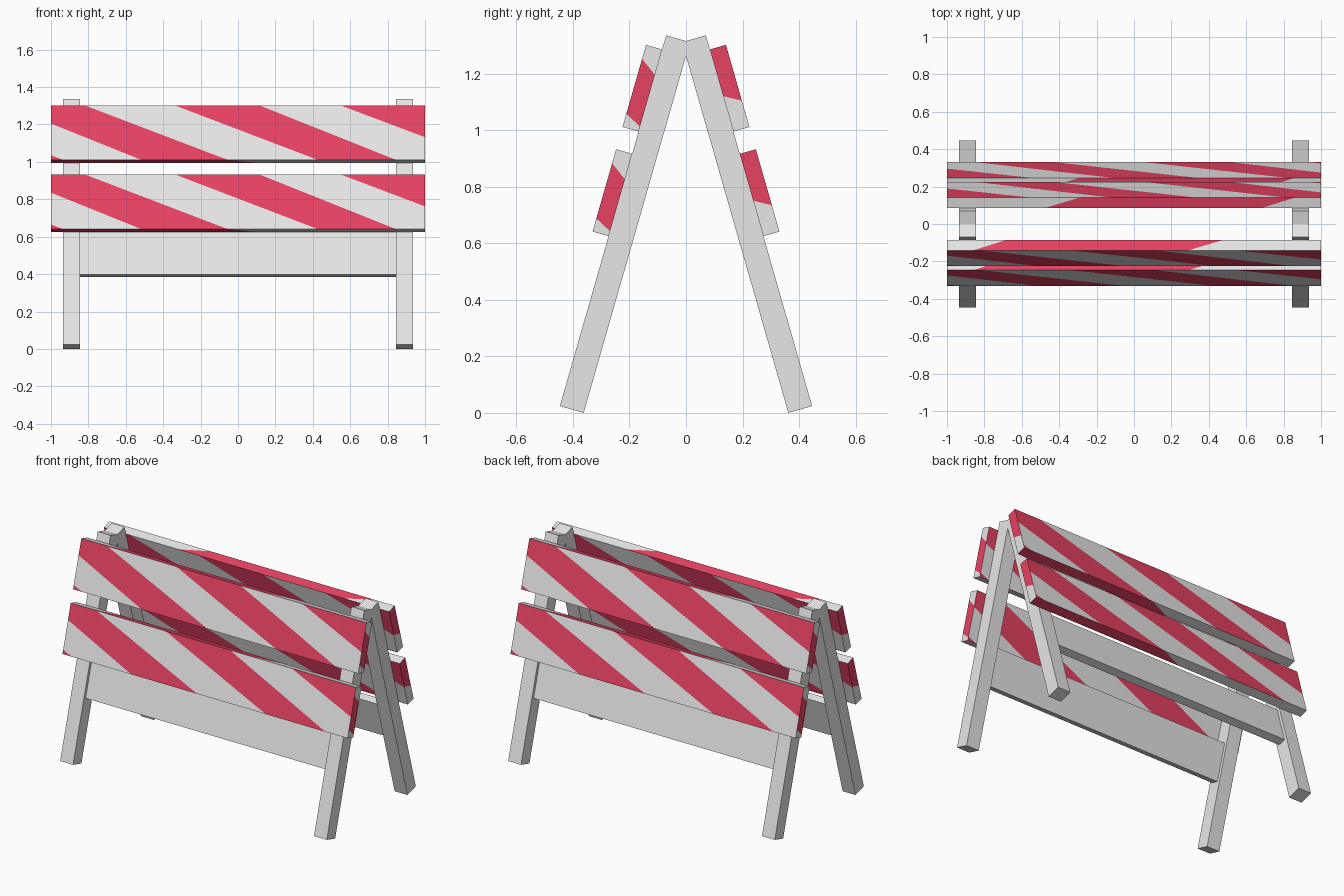
import bpy, bmesh, math
from mathutils import Vector, Matrix

if "Cube" in bpy.data.objects:
    bpy.data.objects.remove(bpy.data.objects["Cube"])

LEAN = math.radians(16)
LEG_D = 0.0875          # leg depth
SLAT_T = 0.059          # striped slat thickness


def material(name, rgb):
    m = bpy.data.materials.new(name)
    m.diffuse_color = (*rgb, 1)
    m.use_nodes = True
    m.node_tree.nodes["Principled BSDF"].inputs["Base Color"].default_value = m.diffuse_color
    return m


WHITE = material("white", (0.8, 0.8, 0.8))
RED = material("red", (0.82, 0.056, 0.127))


def side_matrix(back):
    # leaning frame of one A-frame side: z runs up the leg, -y points outward
    m = Matrix.Translation((0, -0.362, 0)) @ Matrix.Rotation(-LEAN, 4, 'X')
    return Matrix.Rotation(math.pi, 4, 'Z') @ m if back else m


def box_bm(lo, hi):
    lo, hi = Vector(lo), Vector(hi)
    bm = bmesh.new()
    bmesh.ops.create_cube(bm, size=1)
    for v in bm.verts:
        v.co = Vector([hi[i] if v.co[i] > 0 else lo[i] for i in range(3)])
    bm.normal_update()
    return bm


def finish(bm, name, matrix):
    bm.transform(matrix)
    me = bpy.data.meshes.new(name)
    bm.to_mesh(me)
    bm.free()
    me.materials.append(WHITE)
    me.materials.append(RED)
    ob = bpy.data.objects.new(name, me)
    bpy.context.collection.objects.link(ob)


# stripe edges: position along the first face axis at start and end of the second axis
LONG = [(-0.35, 0.032), (-0.12, 0.241), (0.091, 0.472), (0.332, 0.713),
        (0.558, 0.922), (0.775, 1.16)]
TOP = [(0.16, 0.07), (0.74, 0.645)]
BOTTOM = [(0.475, 0.55)]
RIGHT_END = [(0.17, 0.31), (0.84, 0.94)]
LEFT_END = [(0.57, 0.68)]


def striped_slat(name, s0, s1, matrix):
    yi, yo = -LEG_D, -LEG_D - SLAT_T
    bm = box_bm((-1, yo, s0), (1, yi, s1))
    x, t, h = Vector((2, 0, 0)), Vector((0, SLAT_T, 0)), Vector((0, 0, s1 - s0))
    # normal, corner, first axis, second axis, stripe edges, red before first edge
    faces = [
        ((0, -1, 0), (-1, yo, s1), x, -h, LONG, True),
        ((0, 1, 0), (1, yi, s1), -x, -h, LONG, True),
        ((0, 0, 1), (-1, yi, s1), x, -t, TOP, False),
        ((0, 0, -1), (-1, yo, s0), x, t, BOTTOM, True),
        ((1, 0, 0), (1, yo, s1), -h, t, RIGHT_END, False),
        ((-1, 0, 0), (-1, yi, s1), -h, -t, LEFT_END, True),
    ]
    for n, o, a, b, lines, red_first in faces:
        n, o = Vector(n), Vector(o)

        def on_side():
            bm.normal_update()
            return [f for f in bm.faces if f.normal.dot(n) > 0.9]

        for l0, l1 in lines:
            p, q = o + a * l0, o + a * l1 + b
            fs = on_side()
            geom = fs + list({e for f in fs for e in f.edges}) \
                + list({v for f in fs for v in f.verts})
            bmesh.ops.bisect_plane(bm, geom=geom, dist=1e-5, plane_co=p,
                                   plane_no=(q - p).cross(n).normalized())
        for f in on_side():
            d = f.calc_center_median() - o
            u, w = d.dot(a) / a.length_squared, d.dot(b) / b.length_squared
            passed = sum(u > l0 + (l1 - l0) * w for l0, l1 in lines)
            f.material_index = int((passed % 2 == 0) == red_first)
    finish(bm, name, matrix)


for back in (False, True):
    side = "back" if back else "front"
    m = side_matrix(back)
    # legs
    for label, x0 in (("left", -0.935), ("right", 0.845)):
        finish(box_bm((x0, -LEG_D, 0), (x0 + 0.09, 0, 1.364)),
               f"{side}_{label}_leg", m)
    # plain brace board between the legs
    finish(box_bm((-0.845, -0.069, 0.394), (0.845, -0.019, 0.627)),
           f"{side}_brace_board", m)
    # striped warning slats
    striped_slat(f"{side}_upper_slat", 1.010, 1.312, m)
    striped_slat(f"{side}_lower_slat", 0.625, 0.928, m)
